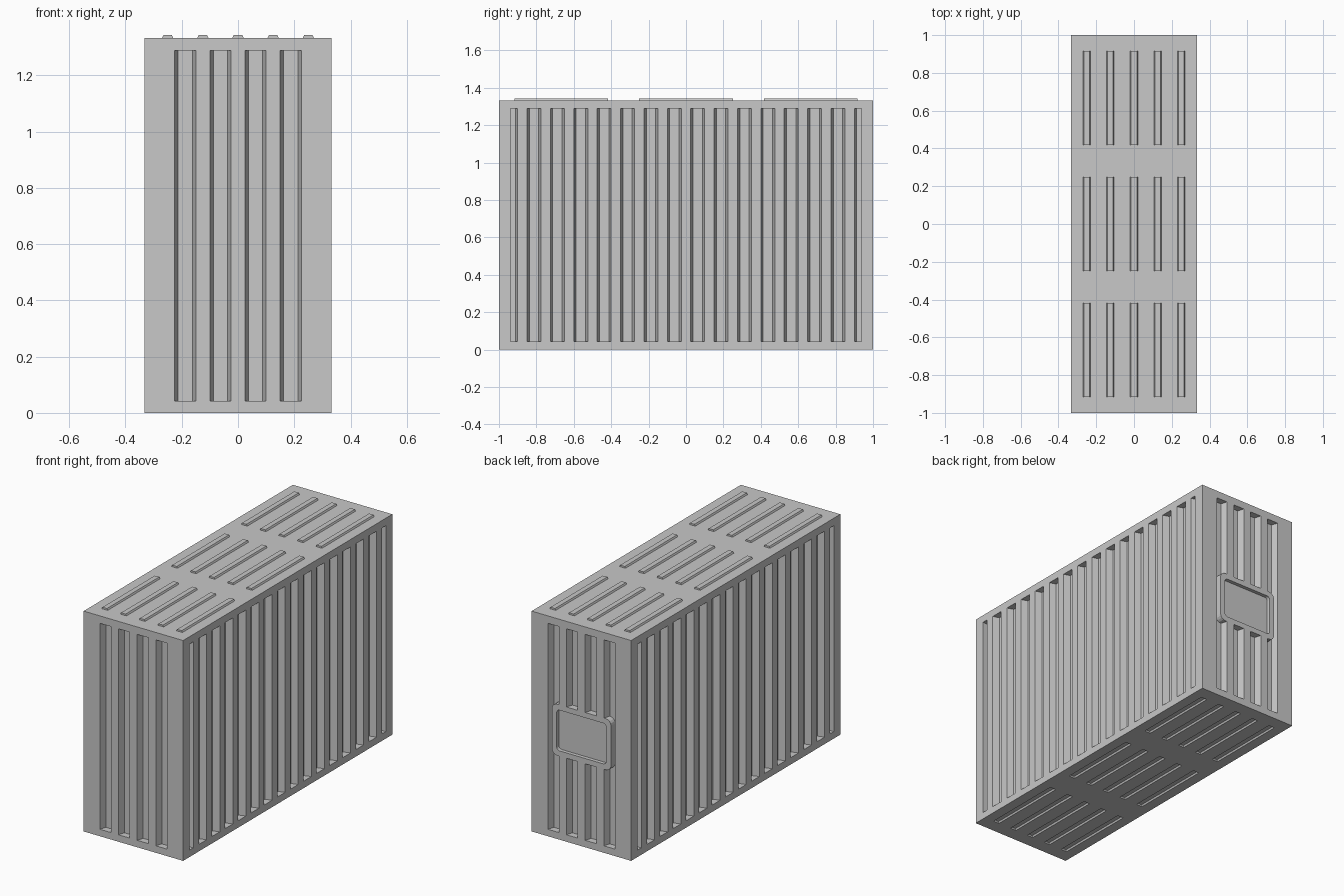
import bpy
import bmesh
from math import cos, sin, pi

if "Cube" in bpy.data.objects:
    bpy.data.objects.remove(bpy.data.objects["Cube"], do_unlink=True)

HX, HY, TOP = 0.333, 1.0, 1.333      # half width, half length, roof height
LOW, HIGH = 0.042, 1.288             # ends of the corrugated walls
DEPTH, PITCH = 0.04, 0.125           # corrugation depth and spacing

grey = bpy.data.materials.new("painted_grey_metal")
grey.use_nodes = True
colour = (0.58, 0.58, 0.58, 1)
grey.diffuse_color = colour
grey.node_tree.nodes["Principled BSDF"].inputs["Base Color"].default_value = colour


def prisms(name, solids, axis):
    """One object from (outline, low, high) solids extruded along y or z."""
    bm = bmesh.new()
    for outline, low, high in solids:
        rings = []
        for t in (low, high):
            rings.append([bm.verts.new((a, t, b) if axis == "y" else (a, b, t))
                          for a, b in outline])
        bottom, top = rings
        bm.faces.new(bottom)
        bm.faces.new(top)
        n = len(outline)
        for i in range(n):
            j = (i + 1) % n
            bm.faces.new((bottom[i], bottom[j], top[j], top[i]))
    bmesh.ops.recalc_face_normals(bm, faces=bm.faces)
    mesh = bpy.data.meshes.new(name)
    bm.to_mesh(mesh)
    bm.free()
    mesh.materials.append(grey)
    obj = bpy.data.objects.new(name, mesh)
    bpy.context.collection.objects.link(obj)
    return obj


def cut(target, cutter):
    """Subtract the cutter, then discard it."""
    mod = target.modifiers.new("cut", "BOOLEAN")
    mod.operation = "DIFFERENCE"
    mod.solver = "EXACT"
    mod.object = cutter
    bpy.context.view_layer.objects.active = target
    bpy.ops.object.modifier_apply(modifier=mod.name)
    bpy.data.objects.remove(cutter, do_unlink=True)


def rectangle(hx, hy):
    return [(-hx, -hy), (hx, -hy), (hx, hy), (-hx, hy)]


def rounded(hx, hz, cz, r, steps=4):
    points = []
    for q, (sx, sz) in enumerate([(1, 1), (-1, 1), (-1, -1), (1, -1)]):
        for s in range(steps + 1):
            a = (q + s / steps) * pi / 2
            points.append((sx * (hx - r) + r * cos(a),
                           cz + sz * (hz - r) + r * sin(a)))
    return points


def wall(count, rim, floor):
    """Corrugated wall profile as (distance along, depth) points."""
    points = [(-rim, 0), (-floor, DEPTH)]
    for k in range(-count, count + 1):
        c = k * PITCH
        points += [(c - 0.0375, DEPTH), (c - 0.025, 0),
                   (c + 0.025, 0), (c + 0.0375, DEPTH)]
    return points + [(floor, DEPTH), (rim, 0)]


# Corrugated walls: one outline walked around the four sides
end = wall(1, 0.225, 0.2125)
side = wall(7, 0.9375, 0.9375)
outline = [(-HX, -HY)] + [(t, -HY + d) for t, d in end]
outline += [(HX, -HY)] + [(HX - d, t) for t, d in side]
outline += [(HX, HY)] + [(-t, HY - d) for t, d in end]
outline += [(-HX, HY)] + [(-HX + d, -t) for t, d in side]
walls = prisms("corrugated_walls", [(outline, LOW, HIGH)], "z")

# Roof and floor slabs
prisms("roof_slab", [(rectangle(HX, HY), HIGH, TOP)], "z")
base = prisms("floor_slab", [(rectangle(HX, HY), 0, LOW)], "z")

# Raised roof ribs and matching slots under the floor
ribs, slots = [], []
for col in range(-2, 3):
    x = col * PITCH
    rib = [(x - 0.02, TOP), (x + 0.02, TOP),
           (x + 0.015, TOP + 0.01), (x - 0.015, TOP + 0.01)]
    slot = [(x - 0.02, -0.01), (x + 0.02, -0.01),
            (x + 0.02, 0), (x + 0.015, 0.01), (x - 0.015, 0.01), (x - 0.02, 0)]
    for row in (-1, 0, 1):
        y = row * 0.667
        ribs.append((rib, y - 0.25, y + 0.25))
        slots.append((slot, y - 0.25, y + 0.25))
prisms("roof_ribs", ribs, "y")
cut(base, prisms("slot_cutter", slots, "y"))

# Framed plate set into the back wall
outer = rounded(0.198, 0.155, 0.66, 0.035)
inner = rounded(0.166, 0.123, 0.66, 0.02)
cut(walls, prisms("plate_hole_cutter", [(outer, 0.952, 1.1)], "y"))
plate = prisms("back_plate_frame", [(outer, 0.952, HY)], "y")
cut(plate, prisms("plate_recess_cutter", [(inner, 0.978, 1.1)], "y"))
